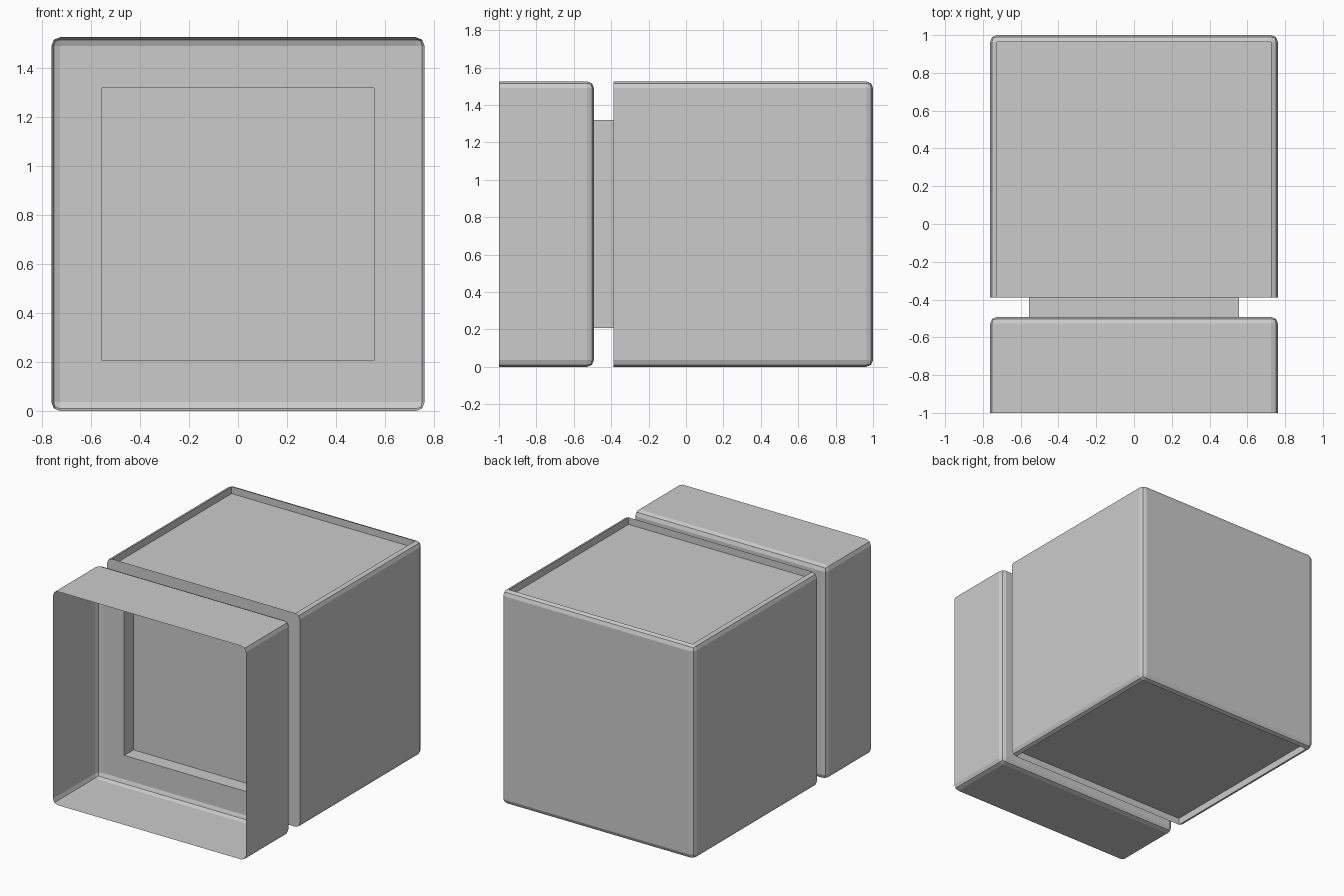
import bpy, bmesh
from mathutils import Matrix, Vector

if "Cube" in bpy.data.objects:
    bpy.data.objects.remove(bpy.data.objects["Cube"])

W, H, BEVEL = 1.524, 1.526, 0.036   # shared width, height, edge rounding


def open_box(y0, y1):
    """Rounded thin-walled box, open at its front end y0."""
    bm = bmesh.new()
    bmesh.ops.create_cube(bm, size=1, matrix=Matrix.Translation((0, (y0 + y1) / 2, H / 2))
                          @ Matrix.Diagonal((W, y1 - y0, H, 1)))
    front = [f for f in bm.faces if f.normal.y < -0.9]
    bmesh.ops.delete(bm, geom=front, context='FACES_ONLY')
    edges = [e for e in bm.edges if not e.is_boundary]
    bmesh.ops.bevel(bm, geom=edges, offset=BEVEL, segments=2, profile=0.5,
                    affect='EDGES', clamp_overlap=False)
    bm.normal_update()
    return bm


def face_towards(bm, direction):
    d = Vector(direction)
    return max((f for f in bm.faces if f.normal.dot(d) > 0.99), key=lambda f: f.calc_area())


def finish(bm, name):
    mesh = bpy.data.meshes.new(name)
    bm.to_mesh(mesh)
    bm.free()
    bpy.context.collection.objects.link(bpy.data.objects.new(name, mesh))


# Front hood: open box with a square tunnel through its rear wall
HOOD_BACK, BODY_FRONT = -0.492, -0.388
bm = open_box(-1, HOOD_BACK)
wall = face_towards(bm, (0, 1, 0))
bmesh.ops.inset_individual(bm, faces=[wall], thickness=0.207 - BEVEL, use_even_offset=True)
bmesh.ops.inset_individual(bm, faces=[wall], thickness=0, depth=BODY_FRONT - HOOD_BACK)
bmesh.ops.delete(bm, geom=[wall], context='FACES_ONLY')
finish(bm, "front_hood")

# Rear body: closed at the front, with sunken top and bottom panels
bm = open_box(BODY_FRONT, 1)
rim = [e for e in bm.edges if e.is_boundary]
bmesh.ops.holes_fill(bm, edges=rim, sides=0)
for z in (1, -1):
    panel = face_towards(bm, (0, 0, z))
    bmesh.ops.inset_individual(bm, faces=[panel], thickness=0, depth=-0.05)
# drop panel walls that coincide with the front plate
doubles = [f for f in bm.faces if len(f.verts) == 4
           and all(abs(v.co.y - BODY_FRONT) < 1e-4 for v in f.verts)]
bmesh.ops.delete(bm, geom=doubles, context='FACES_ONLY')
finish(bm, "rear_body")
